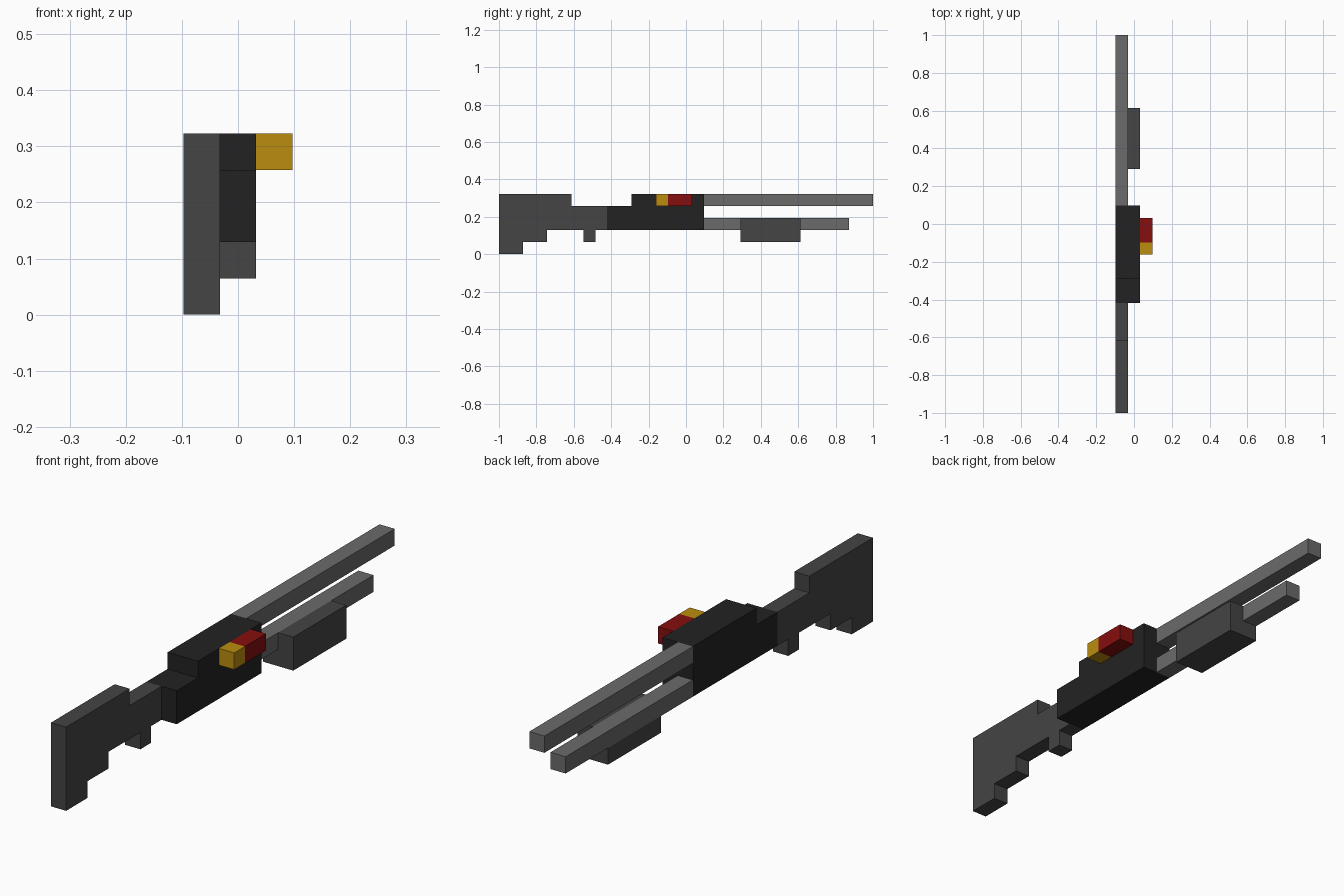
import bpy
import bmesh
from mathutils import Vector

if "Cube" in bpy.data.objects:
    bpy.data.objects.remove(bpy.data.objects["Cube"], do_unlink=True)

# The design sits on a block grid: 3 wide, 31 long, 5 high
U = 2 / 31
ORIGIN = Vector((-1.5, -15.5, 0))


def material(name, r, g, b):
    mat = bpy.data.materials.new(name)
    mat.use_nodes = True
    mat.diffuse_color = (r, g, b, 1)
    mat.node_tree.nodes["Principled BSDF"].inputs["Base Color"].default_value = (r, g, b, 1)
    return mat


stock_grey = material("stock grey", 0.058, 0.058, 0.058)
receiver_black = material("receiver black", 0.0165, 0.0165, 0.0165)
barrel_grey = material("barrel grey", 0.145, 0.145, 0.145)
shell_red = material("shell red", 0.235, 0.0044, 0.0044)
brass = material("brass", 0.5, 0.262, 0.0048)


def extrude(name, mat, profile, axis, start, end):
    """Extrude a flat profile along x (points are y, z) or y (points are x, z)."""
    bm = bmesh.new()
    verts = []
    for a, z in profile:
        co = Vector((start, a, z)) if axis == "x" else Vector((a, start, z))
        verts.append(bm.verts.new((co + ORIGIN) * U))
    face = bm.faces.new(verts)
    side = bmesh.ops.extrude_face_region(bm, geom=[face])
    move = Vector((1, 0, 0)) if axis == "x" else Vector((0, 1, 0))
    bmesh.ops.translate(bm, vec=move * (end - start) * U,
                        verts=[g for g in side["geom"] if isinstance(g, bmesh.types.BMVert)])
    bmesh.ops.recalc_face_normals(bm, faces=bm.faces)
    mesh = bpy.data.meshes.new(name)
    bm.to_mesh(mesh)
    bm.free()
    mesh.materials.append(mat)
    obj = bpy.data.objects.new(name, mesh)
    bpy.context.collection.objects.link(obj)
    return obj


def box(name, mat, x, y, z):
    profile = [(y[0], z[0]), (y[1], z[0]), (y[1], z[1]), (y[0], z[1])]
    return extrude(name, mat, profile, "x", *x)


# Stepped stock with grip, and the trigger below it
extrude("stock", stock_grey,
        [(0, 0), (2, 0), (2, 1), (4, 1), (4, 2), (9, 2), (9, 4), (6, 4), (6, 5), (0, 5)],
        "x", 0, 1)
box("trigger", stock_grey, (0, 1), (7, 8), (1, 2))

# Receiver with a lower step at the rear
extrude("receiver", receiver_black,
        [(9, 2), (17, 2), (17, 5), (11, 5), (11, 4), (9, 4)], "x", 0, 2)

# Barrel and magazine tube
box("barrel", barrel_grey, (0, 1), (17, 31), (4, 5))
box("magazine_tube", barrel_grey, (0, 1), (17, 29), (2, 3))

# Pump grip wraps under and beside the tube
extrude("pump_grip", stock_grey,
        [(0, 1), (2, 1), (2, 3), (1, 3), (1, 2), (0, 2)], "y", 20, 25)

# Spare shell on the side of the receiver
box("shell_base", brass, (2, 3), (13, 14), (4, 5))
box("shell_body", shell_red, (2, 3), (14, 16), (4, 5))
